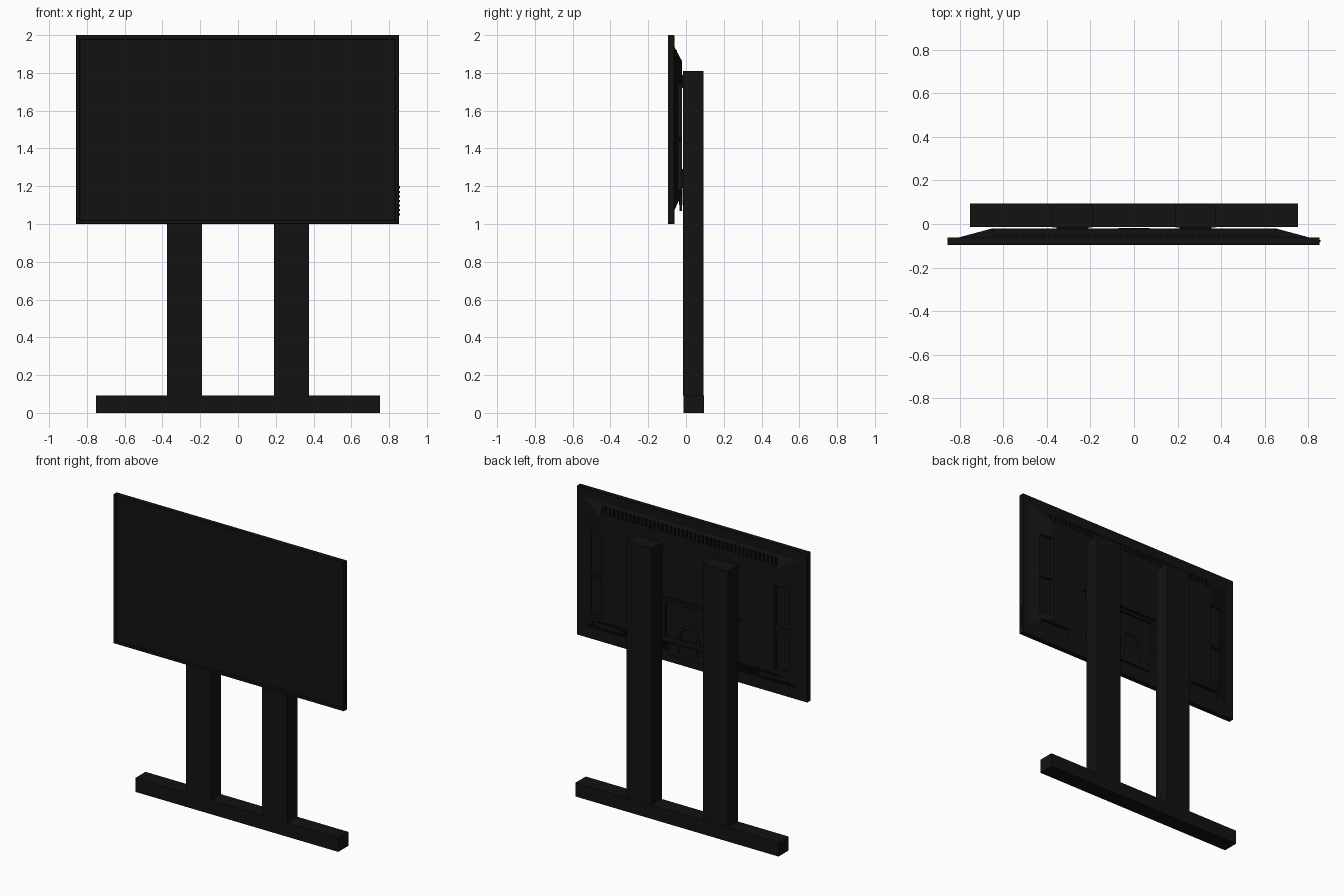
import bpy, bmesh, math

if "Cube" in bpy.data.objects:
    bpy.data.objects.remove(bpy.data.objects["Cube"])

black = bpy.data.materials.new("matte_black")
black.diffuse_color = (0.006, 0.006, 0.006, 1)
black.use_nodes = True
black.node_tree.nodes["Principled BSDF"].inputs["Base Color"].default_value = black.diffuse_color


def finish(name, bm):
    bmesh.ops.recalc_face_normals(bm, faces=bm.faces)
    me = bpy.data.meshes.new(name)
    bm.to_mesh(me)
    bm.free()
    ob = bpy.data.objects.new(name, me)
    bpy.context.collection.objects.link(ob)
    me.materials.append(black)
    return ob


def add_box(bm, x, y, z):
    """Box from (min, max) ranges."""
    vs = bmesh.ops.create_cube(bm, size=1)["verts"]
    for v in vs:
        v.co = [r[0] + (r[1] - r[0]) * (c + 0.5) for r, c in zip((x, y, z), v.co)]
    return vs


def boxes(name, *specs):
    bm = bmesh.new()
    for s in specs:
        add_box(bm, *s)
    return finish(name, bm)


def both(x, y, z):
    """The same box on the right and left."""
    return [(x, y, z), ((-x[1], -x[0]), y, z)]


# Stand: floor beam and two columns
boxes("base_beam", ((-0.753, 0.753), (-0.013, 0.095), (0, 0.093)))
for side, s in (("right", both((0.19, 0.375), (-0.015, 0.093), (0.0931, 1.81))[0]),
                ("left", both((0.19, 0.375), (-0.015, 0.093), (0.0931, 1.81))[1])):
    boxes(side + "_column", s)

# Display panel with a sunken screen inside the bezel
bm = bmesh.new()
add_box(bm, (-0.858, 0.853), (-0.096, -0.061), (1.0, 2.0))
bm.normal_update()
front = [f for f in bm.faces if f.normal.y < -0.9]
bmesh.ops.inset_region(bm, faces=front, thickness=0.028)
bmesh.ops.inset_region(bm, faces=front, thickness=0.003, depth=-0.004)
panel = finish("display_panel", bm)
bev = panel.modifiers.new("edge", "BEVEL")
bev.width, bev.segments, bev.limit_method = 0.002, 1, 'ANGLE'
bev.angle_limit = math.radians(80)

# Tapered rear housing
bm = bmesh.new()
for v in add_box(bm, (-0.81, 0.81), (-0.063, -0.02), (1.07, 1.94)):
    if v.co.y > -0.04:
        v.co.x = math.copysign(0.65, v.co.x)
        v.co.z = 1.86 if v.co.z > 1.5 else 1.16
housing = finish("rear_housing", bm)

# Recesses: top vent, side grips, lower vents, connector bays
cut = [((-0.65, 0.65), (-0.055, 0.01), (1.865, 1.92))]
cut += both((0.64, 0.735), (-0.05, 0.01), (1.46, 1.74))
cut += both((0.64, 0.735), (-0.05, 0.01), (1.18, 1.44))
cut += both((0.50, 0.72), (-0.055, 0.01), (1.095, 1.135))
cut += [((-0.17, 0.17), (-0.036, 0.01), (1.19, 1.42)),
        ((-0.40, 0.40), (-0.036, 0.01), (1.44, 1.455))]
cutter = boxes("recess_cutter", *cut)
cutter.hide_render = True
cutter.hide_viewport = True
mod = housing.modifiers.new("recesses", "BOOLEAN")
mod.operation, mod.object, mod.solver = 'DIFFERENCE', cutter, 'EXACT'

# Vent slats across the top opening
boxes("top_vent_slats", *[((x - 0.003, x + 0.003), (-0.058, -0.047), (1.863, 1.921))
                          for x in [-0.63 + i * 0.03 for i in range(43)]])

# Wall brackets joining the housing to the columns
boxes("mount_brackets", *both((0.21, 0.355), (-0.03, -0.012), (1.72, 1.79)),
      *both((0.21, 0.355), (-0.03, -0.012), (1.19, 1.29)))

# Connector cover strip under the housing
boxes("connector_strip", ((-0.15, 0.15), (-0.034, -0.022), (1.07, 1.15)))

# Arched cable in the connector bay
cu = bpy.data.curves.new("cable_arch", 'CURVE')
cu.dimensions = '3D'
cu.bevel_depth, cu.bevel_resolution = 0.009, 2
pts = [(0.07, 1.10)] + [(0.07 * math.cos(a), 1.21 + 0.07 * math.sin(a))
                        for a in [i * math.pi / 10 for i in range(11)]] + [(-0.07, 1.10)]
sp = cu.splines.new('POLY')
sp.points.add(len(pts) - 1)
for p, (x, z) in zip(sp.points, pts):
    p.co = (x, -0.028, z, 1)
cable = bpy.data.objects.new("cable_arch", cu)
bpy.context.collection.objects.link(cable)
cu.materials.append(black)

# Control buttons on the right edge of the panel
boxes("side_buttons", *[((0.85, 0.858), (-0.083, -0.073), (z - 0.006, z + 0.006))
                        for z in [1.05 + i * 0.024 for i in range(7)]])
